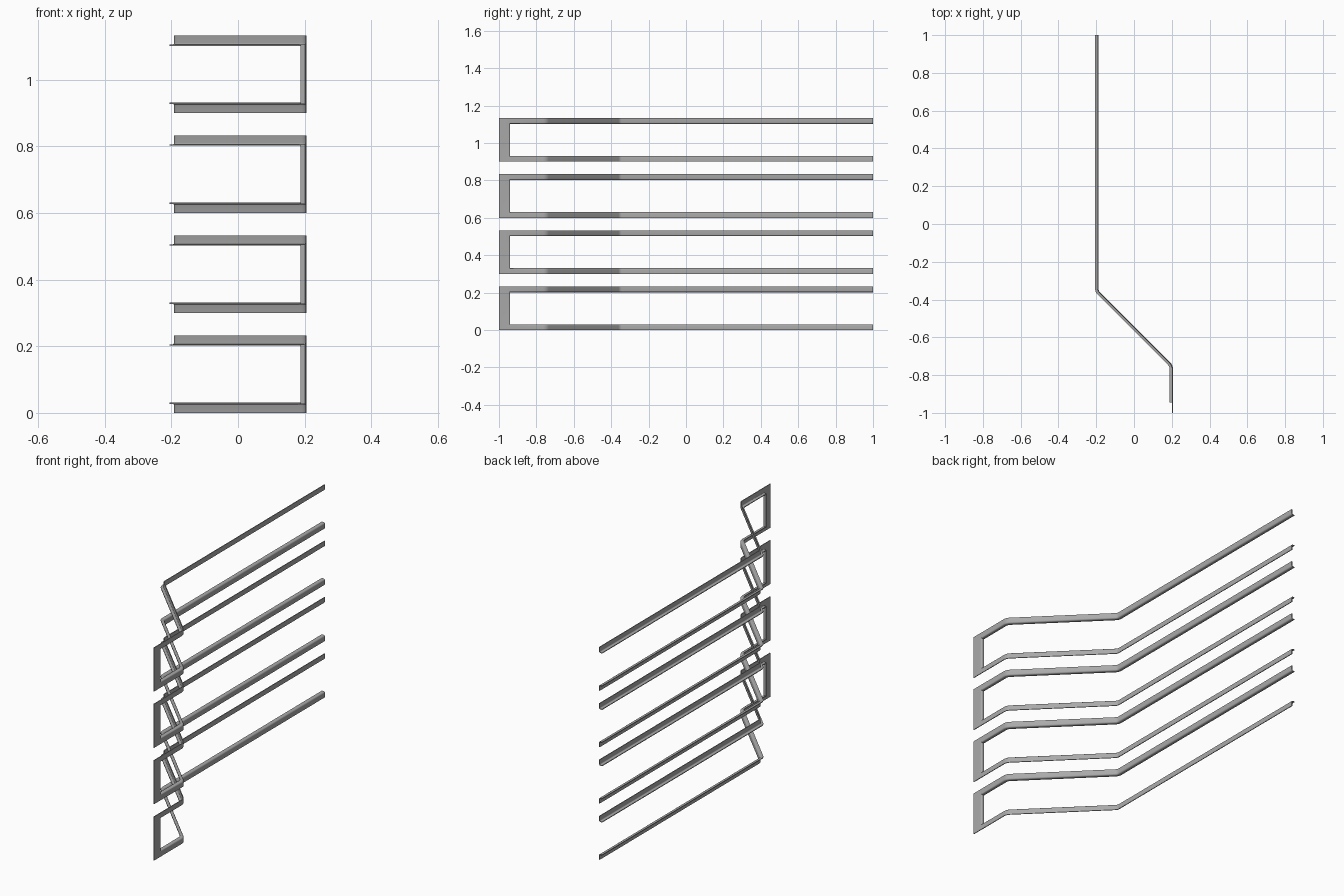
import bpy
import bmesh
from math import sin, cos, tan, pi, radians
from mathutils import Vector

cube = bpy.data.objects.get("Cube")
if cube:
    bpy.data.objects.remove(cube, do_unlink=True)

# Sheet metal sizes
HEIGHT, PITCH, COUNT = 0.233, 0.30, 4
RAIL, POST = 0.031, 0.06
THICK, BEND, LIP = 0.004, 0.008, 0.018

steel = bpy.data.materials.new("grey steel")
steel.use_nodes = True
grey = (0.4, 0.4, 0.4, 1)
steel.diffuse_color = grey
steel.node_tree.nodes["Principled BSDF"].inputs["Base Color"].default_value = grey


def angle_section(width):
    """Web with a rounded lip along its inner edge: (distance from edge, depth)."""
    arc = [i * pi / 8 for i in range(5)]
    outer = [(BEND - BEND * sin(a), BEND - BEND * cos(a)) for a in arc]
    r = BEND - THICK
    inner = [(BEND - r * sin(a), BEND - r * cos(a)) for a in reversed(arc)]
    return [(width, 0)] + outer + [(0, LIP), (THICK, LIP)] + inner + [(width, THICK)]


def rounded_bend(corner, start, turn, radius, steps=6):
    """Path stations (point, heading) round one bend."""
    side = 1 if turn > 0 else -1
    heading = Vector((cos(start), sin(start)))
    left = Vector((-sin(start), cos(start)))
    first = corner - heading * radius * tan(abs(turn) / 2)
    centre = first + left * radius * side
    result = []
    for i in range(steps + 1):
        h = start + turn * i / steps
        result.append((centre - Vector((-sin(h), cos(h))) * radius * side, h))
    return result


# Plan path of the web, from the post to the far end
path = rounded_bend(Vector((0.206, -0.747)), radians(90), radians(45), 0.045)
path += rounded_bend(Vector((-0.188, -0.353)), radians(135), radians(-45), 0.025)
path.append((Vector((-0.188, 1.0)), radians(90)))

rail_section = angle_section(RAIL)
post_section = angle_section(POST)


def rail_ring(station, upper):
    point, h = station
    left = Vector((-sin(h), cos(h)))
    ring = []
    for e, n in rail_section:
        p = point + left * n
        ring.append((p.x, p.y, HEIGHT - RAIL + e if upper else RAIL - e))
    return ring


def corner_ring(upper):
    ring = []
    for (e, n), (pe, _) in zip(rail_section, post_section):
        ring.append((0.206 - n, -1 + POST - pe, HEIGHT - RAIL + e if upper else RAIL - e))
    return ring


# One folded U frame: lower rail, post, upper rail
rings = [rail_ring(s, False) for s in reversed(path)]
rings += [corner_ring(False), corner_ring(True)]
rings += [rail_ring(s, True) for s in path]

bm = bmesh.new()
loops = [[bm.verts.new(p) for p in ring] for ring in rings]
size = len(rail_section)
for a, b in zip(loops, loops[1:]):
    for i in range(size):
        j = (i + 1) % size
        bm.faces.new((a[i], a[j], b[j], b[i]))
bm.faces.new(loops[0])
bm.faces.new(loops[-1])
bmesh.ops.recalc_face_normals(bm, faces=bm.faces)
mesh = bpy.data.meshes.new("rail_frame")
bm.to_mesh(mesh)
bm.free()
mesh.materials.append(steel)

# Stack of identical frames
bpy.ops.object.select_all(action="DESELECT")
for i in range(COUNT):
    frame = bpy.data.objects.new(f"rail_frame_{i + 1}", mesh)
    frame.location.z = i * PITCH
    bpy.context.collection.objects.link(frame)
frame.select_set(True)
bpy.context.view_layer.objects.active = frame
bpy.ops.object.shade_smooth_by_angle(angle=radians(35))
